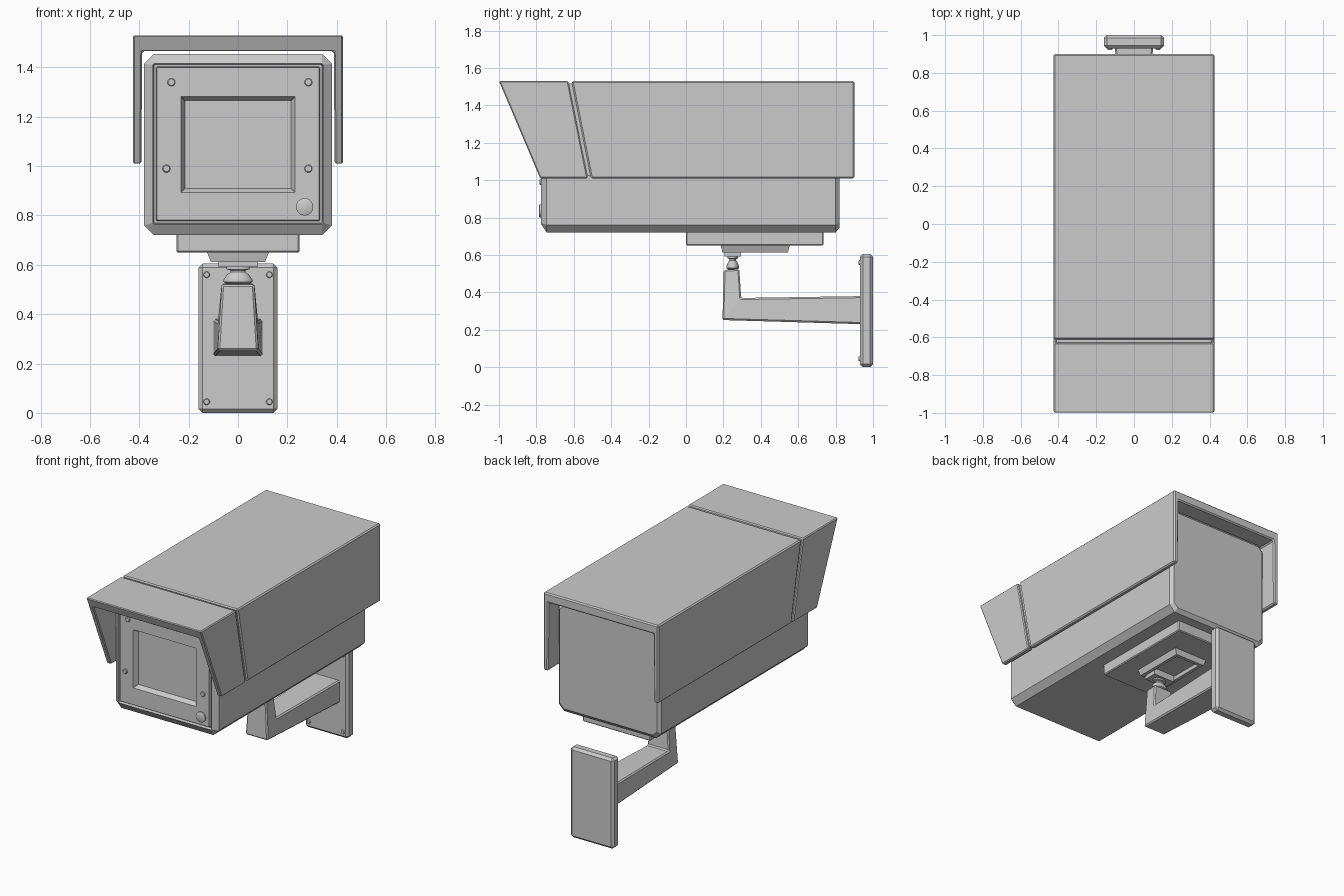
import bpy, bmesh, math

if "Cube" in bpy.data.objects:
    bpy.data.objects.remove(bpy.data.objects["Cube"])


def finish(name, bm, bevel=0.0):
    bmesh.ops.recalc_face_normals(bm, faces=bm.faces)
    me = bpy.data.meshes.new(name)
    bm.to_mesh(me)
    bm.free()
    ob = bpy.data.objects.new(name, me)
    bpy.context.collection.objects.link(ob)
    if bevel:
        m = ob.modifiers.new("edge_bevel", 'BEVEL')
        m.width = bevel
        m.segments = 1
        m.limit_method = 'ANGLE'
        m.angle_limit = math.radians(35)
    return ob


def loft(name, rings, bevel=0.0):
    """Join equal-sized point rings and cap both ends."""
    bm = bmesh.new()
    vs = [[bm.verts.new(p) for p in r] for r in rings]
    n = len(rings[0])
    for a, b in zip(vs, vs[1:]):
        for i in range(n):
            j = (i + 1) % n
            bm.faces.new((a[i], a[j], b[j], b[i]))
    bm.faces.new(vs[0])
    bm.faces.new(vs[-1])
    return finish(name, bm, bevel)


def flat_rect(z, hx, y0, y1):
    return [(-hx, y0, z), (hx, y0, z), (hx, y1, z), (-hx, y1, z)]


def octagon(y, hx, z0, z1, c):
    return [(-hx + c, y, z0), (hx - c, y, z0), (hx, y, z0 + c), (hx, y, z1 - c),
            (hx - c, y, z1), (-hx + c, y, z1), (-hx, y, z1 - c), (-hx, y, z0 + c)]


def shade(ob):
    bpy.ops.object.select_all(action='DESELECT')
    ob.select_set(True)
    bpy.context.view_layer.objects.active = ob
    bpy.ops.object.shade_smooth_by_angle(angle=math.radians(35))


def screw(name, x, z, y_front, y_back, r, sides=16):
    ring = lambda y, s: [(x + s * math.cos(2 * math.pi * i / sides), y,
                          z + s * math.sin(2 * math.pi * i / sides)) for i in range(sides)]
    shade(loft(name, [ring(y_back, r), ring(y_front + 0.004, r), ring(y_front, r * 0.8)]))


# Housing: chamfered body, front groove, panel and recessed window in one shell
loft("camera_housing", [
    octagon(0.82, 0.36, 0.745, 1.43, 0.03),
    octagon(0.80, 0.38, 0.72, 1.455, 0.04),
    octagon(-0.745, 0.38, 0.72, 1.455, 0.04),
    octagon(-0.775, 0.345, 0.765, 1.415, 0.005),
    octagon(-0.755, 0.341, 0.769, 1.411, 0.004),
    octagon(-0.755, 0.333, 0.777, 1.403, 0.004),
    octagon(-0.775, 0.329, 0.781, 1.399, 0.004),
    octagon(-0.775, 0.232, 0.893, 1.282, 0.002),
    octagon(-0.745, 0.215, 0.91, 1.265, 0.002),
])

# Front screws and knob
for x, z in ((-0.27, 1.34), (0.285, 1.34), (-0.29, 0.99), (0.285, 0.99)):
    screw("panel_screw", x, z, -0.784, -0.77, 0.016)
screw("panel_knob", 0.27, 0.835, -0.787, -0.77, 0.035, 24)


# Sun hood: inverted U, slanted visor, recessed seam strip
def hood_part(name, front, back, inset=0.0, bevel=0.008):
    rings = []
    for top_y, low_y in (front, back):
        hx, top = 0.425 - inset, 1.53 - inset
        prof = [(-hx, 1.01 + inset), (-hx, top), (hx, top), (hx, 1.01 + inset),
                (0.392, 1.01 + inset), (0.388, 1.466), (-0.388, 1.466), (-0.392, 1.01 + inset)]
        rings.append([(x, low_y + (top_y - low_y) * (z - 1.01) / 0.52, z) for x, z in prof])
    loft(name, rings, bevel)


hood_part("hood_visor", (-1.0, -0.78), (-0.63, -0.525), bevel=0.006)
hood_part("hood_main", (-0.612, -0.508), (0.90, 0.90))
hood_part("hood_seam", (-0.65, -0.545), (-0.59, -0.49), 0.014, 0)

# Mount plates under the housing, lower one with a recess
loft("base_block", [flat_rect(0.73, 0.25, 0.0, 0.735), flat_rect(0.65, 0.25, 0.0, 0.735)], 0.006)
loft("slide_mount", [
    flat_rect(0.655, 0.127, 0.185, 0.555),
    flat_rect(0.612, 0.11, 0.195, 0.545),
    flat_rect(0.612, 0.088, 0.217, 0.523),
    flat_rect(0.635, 0.084, 0.221, 0.519),
])
loft("joint_plate", [flat_rect(0.64, 0.08, 0.222, 0.295), flat_rect(0.612, 0.08, 0.205, 0.295),
                     flat_rect(0.592, 0.08, 0.205, 0.295)])

# Swivel joint
N = 20
profile = [(0.028, 0.60), (0.028, 0.582), (0.018, 0.578), (0.018, 0.57), (0.026, 0.56),
           (0.034, 0.54), (0.034, 0.53), (0.024, 0.522), (0.024, 0.50)]
shade(loft("swivel_joint", [
    [(1.7 * r * math.cos(2 * math.pi * i / N), 0.25 + r * math.sin(2 * math.pi * i / N), z)
     for i in range(N)] for r, z in profile]))


# Bent bracket arm
def arm_ring(hx, outer, inner):
    return [(-hx, *outer), (hx, *outer), (hx, *inner), (-hx, *inner)]


loft("bracket_arm", [
    arm_ring(0.066, (0.202, 0.52), (0.285, 0.525)),
    arm_ring(0.082, (0.195, 0.252), (0.295, 0.37)),
    arm_ring(0.10, (0.94, 0.23), (0.94, 0.38)),
], 0.008)

# Wall plate and its screws
bm = bmesh.new()
bmesh.ops.create_cube(bm, size=1)
for v in bm.verts:
    v.co = (v.co.x * 0.32, 0.965 + v.co.y * 0.07, 0.3025 + v.co.z * 0.605)
finish("wall_plate", bm, 0.016)
for x in (-0.127, 0.127):
    for z in (0.045, 0.56):
        screw("wall_screw", x, z, 0.922, 0.935, 0.013)
